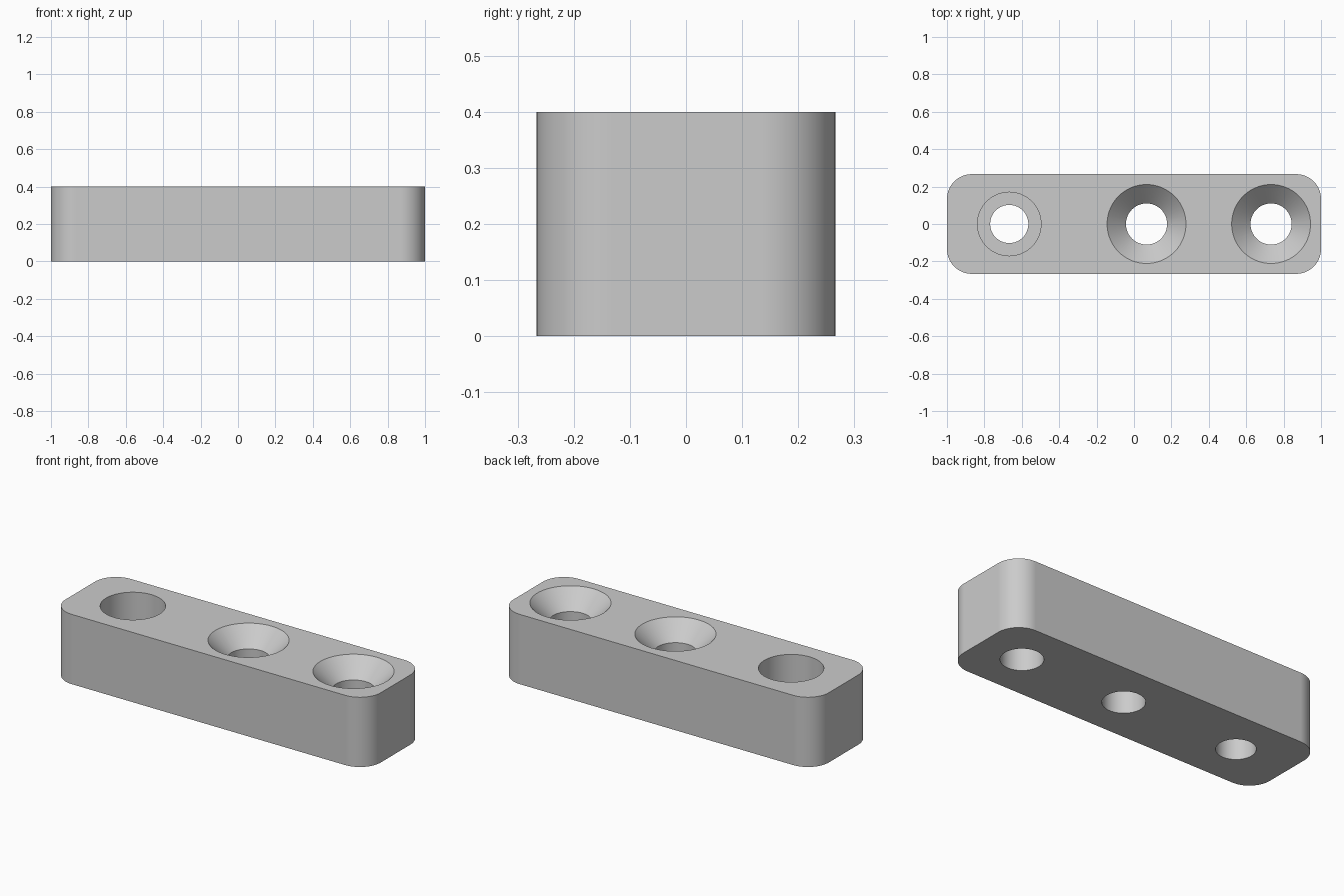
import bpy
import bmesh
from math import radians

if "Cube" in bpy.data.objects:
    bpy.data.objects.remove(bpy.data.objects["Cube"], do_unlink=True)

LENGTH, WIDTH, HEIGHT = 2.0, 0.533, 0.4
CORNER = 0.133
OVER = 0.05  # how far cutters reach past the block

grey = bpy.data.materials.new("light_grey")
grey.use_nodes = True
color = (0.6, 0.6, 0.6, 1.0)
grey.diffuse_color = color
grey.node_tree.nodes["Principled BSDF"].inputs["Base Color"].default_value = color


def add_object(name, bm):
    bmesh.ops.recalc_face_normals(bm, faces=bm.faces)
    mesh = bpy.data.meshes.new(name)
    bm.to_mesh(mesh)
    bm.free()
    mesh.materials.append(grey)
    obj = bpy.data.objects.new(name, mesh)
    bpy.context.collection.objects.link(obj)
    return obj


def turned_cutter(name, x, profile, sides=64):
    """Solid of revolution about a vertical axis at x, from (radius, z) pairs."""
    bm = bmesh.new()
    rings = []
    for radius, z in profile:
        ring = bmesh.ops.create_circle(bm, segments=sides, radius=radius)["verts"]
        for v in ring:
            v.co.x += x
            v.co.z = z
        rings.append(ring)
    for low, high in zip(rings, rings[1:]):
        for i in range(sides):
            j = (i + 1) % sides
            bm.faces.new((low[i], low[j], high[j], high[i]))
    bm.faces.new(rings[0])
    bm.faces.new(rings[-1])
    obj = add_object(name, bm)
    obj.hide_render = True
    return obj


# Block with rounded vertical corners
bm = bmesh.new()
bmesh.ops.create_cube(bm, size=1)
for v in bm.verts:
    v.co = (v.co.x * LENGTH, v.co.y * WIDTH, (v.co.z + 0.5) * HEIGHT)
uprights = [e for e in bm.edges if abs(e.verts[0].co.z - e.verts[1].co.z) > HEIGHT / 2]
bmesh.ops.bevel(bm, geom=uprights, offset=CORNER, segments=14, profile=0.5, affect="EDGES")
block = add_object("mounting_block", bm)

# Two countersunk holes (45 degree cones) and one stepped hole
SCREW, SINK = 0.11, 0.211
countersunk = [(SCREW, -OVER), (SCREW, HEIGHT - (SINK - SCREW)), (SINK + OVER, HEIGHT + OVER)]
BORE, POCKET, FLOOR = 0.102, 0.17, 0.18
stepped = [(BORE, -OVER), (BORE, FLOOR), (POCKET, FLOOR), (POCKET, HEIGHT + OVER)]
cutters = [
    turned_cutter("countersink_cutter_middle", 0.067, countersunk),
    turned_cutter("countersink_cutter_left", 0.733, countersunk),
    turned_cutter("stepped_cutter_right", -0.667, stepped),
]

bpy.ops.object.select_all(action="DESELECT")
bpy.context.view_layer.objects.active = block
block.select_set(True)
for cutter in cutters:
    mod = block.modifiers.new("hole", "BOOLEAN")
    mod.operation = "DIFFERENCE"
    mod.solver = "EXACT"
    mod.object = cutter
    bpy.ops.object.modifier_apply(modifier=mod.name)
    bpy.data.objects.remove(cutter, do_unlink=True)

# Smooth walls with crisp rims
bpy.ops.object.shade_smooth_by_angle(angle=radians(30))
weighted = block.modifiers.new("flat_sides", "WEIGHTED_NORMAL")
weighted.keep_sharp = True
